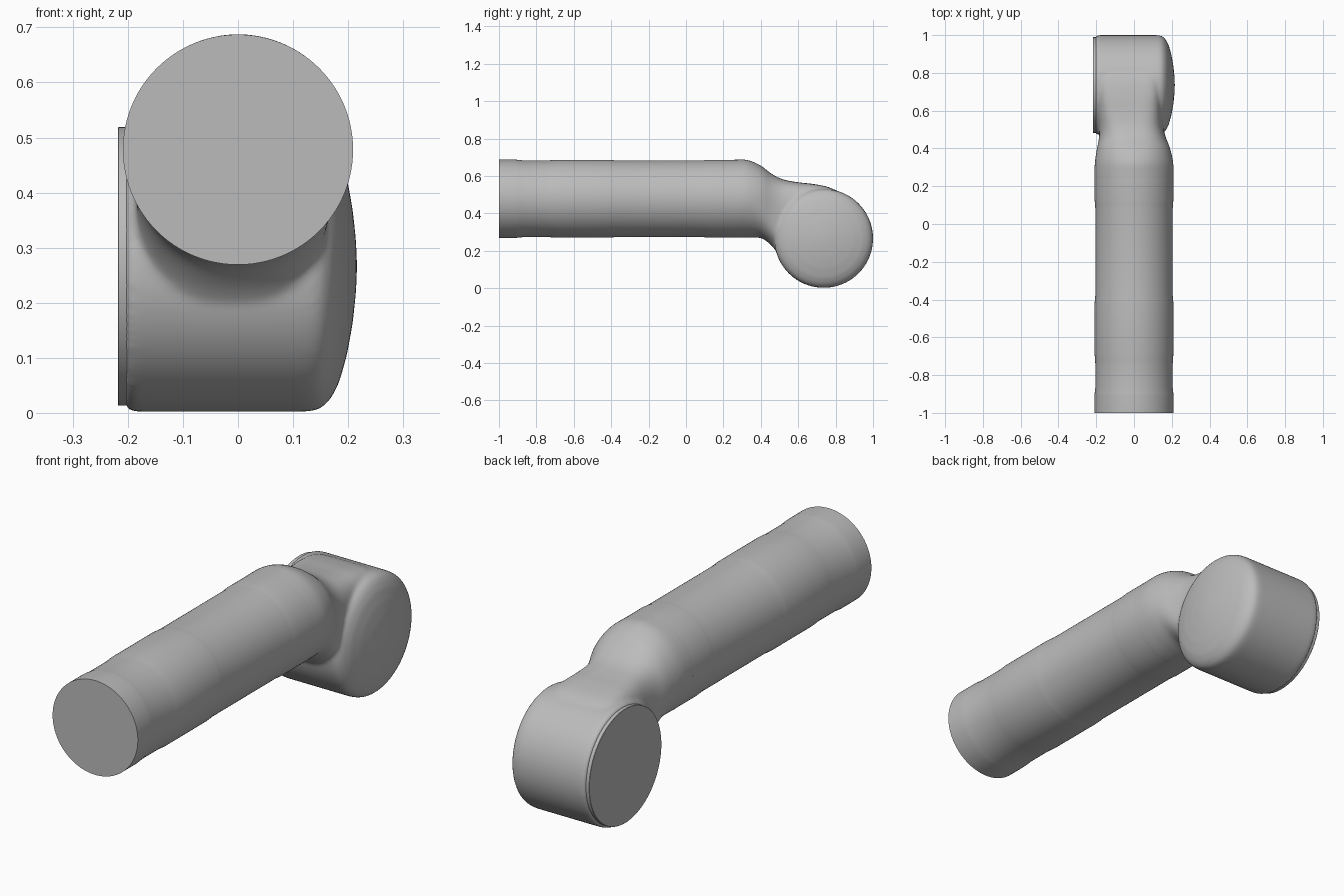
import bpy, bmesh, math
from mathutils import Vector

cube = bpy.data.objects.get("Cube")
if cube:
    bpy.data.objects.remove(cube, do_unlink=True)

grey = bpy.data.materials.new("plain grey")
grey.use_nodes = True
colour = (0.5, 0.5, 0.5, 1)
grey.diffuse_color = colour
grey.node_tree.nodes["Principled BSDF"].inputs["Base Color"].default_value = colour

TUBE_Z = 0.478
HUB = Vector((0, 0.736, 0.266))
HUB_R = 0.264
SIDES = 96


def skin(bm, rings):
    """Join equal-sized rings of points into a closed surface."""
    loops = [[bm.verts.new(p) for p in ring] for ring in rings]
    for a, b in zip(loops, loops[1:]):
        for i in range(len(a)):
            j = (i + 1) % len(a)
            bm.faces.new((a[i], a[j], b[j], b[i]))
    bm.faces.new(loops[0][::-1])
    bm.faces.new(loops[-1])


def ring_y(y, r):
    angles = [math.tau * i / SIDES for i in range(SIDES)]
    return [(r * math.cos(t), y, TUBE_Z + r * math.sin(t)) for t in angles]


def ring_x(x, r):
    angles = [math.tau * i / SIDES for i in range(SIDES)]
    return [HUB + Vector((x, r * math.cos(t), r * math.sin(t))) for t in angles]


def section(y, left, right, low, high, power):
    """Superellipse cross-section of the neck."""
    ring = []
    for i in range(SIDES):
        c, s = math.cos(math.tau * i / SIDES), math.sin(math.tau * i / SIDES)
        u = math.copysign(abs(c) ** (2 / power), c)
        v = math.copysign(abs(s) ** (2 / power), s)
        ring.append(((left + right + (right - left) * u) / 2, y,
                     (low + high + (high - low) * v) / 2))
    return ring


def catmull(rows, steps=4):
    out = []
    for k in range(len(rows) - 1):
        p = [rows[max(k - 1, 0)], rows[k], rows[k + 1], rows[min(k + 2, len(rows) - 1)]]
        for n in range(steps):
            t = n / steps
            out.append([b + t / 2 * (c - a + t * (2 * a - 5 * b + 4 * c - d
                        + t * (3 * (b - c) + d - a))) for a, b, c, d in zip(*p)])
    return out + [rows[-1]]


def finish(bm, name):
    bmesh.ops.recalc_face_normals(bm, faces=bm.faces)
    mesh = bpy.data.meshes.new(name)
    bm.to_mesh(mesh)
    bm.free()
    mesh.materials.append(grey)
    obj = bpy.data.objects.new(name, mesh)
    bpy.context.collection.objects.link(obj)
    bpy.ops.object.select_all(action='DESELECT')
    obj.select_set(True)
    bpy.context.view_layer.objects.active = obj
    bpy.ops.object.shade_smooth_by_angle(angle=math.radians(40))
    return obj


# Long tube with shallow bands
bm = bmesh.new()
bands = [(-1, .209), (-.91, .209), (-.895, .208), (-.87, .205), (-.74, .205),
         (-.72, .206), (-.69, .2085), (-.42, .2085), (-.405, .2075), (-.38, .205),
         (.085, .205), (.1, .206), (.125, .2082), (.25, .2082), (.27, .19)]
skin(bm, [ring_y(y, r) for y, r in bands])
finish(bm, "tube")

# Elbow: neck blended into a drum with one domed side
bm = bmesh.new()
neck = [(.18, -.195, .195, .283, .673, 2),
        (.23, -.207, .207, .271, .685, 2),
        (.27, -.2088, .2088, .2692, .6868, 2),
        (.33, -.207, .207, .27, .685, 2),
        (.40, -.196, .191, .268, .655, 2.2),
        (.46, -.185, .168, .225, .61, 2.6),
        (.52, -.188, .155, .15, .581, 3.2),
        (.60, -.196, .15, .12, .566, 4),
        (.68, -.199, .148, .11, .557, 5),
        (.76, -.199, .146, .11, .541, 6),
        (.82, -.199, .144, .12, .514, 6)]
skin(bm, [section(*row) for row in catmull(neck)])
drum = [(-.204, .252), (-.203, .257), (-.196, .263), (-.18, HUB_R), (.12, HUB_R),
        (.14, .262), (.155, .255), (.17, .238), (.184, .21), (.198, .16),
        (.208, .105), (.214, .05), (.216, .01)]
skin(bm, [ring_x(x, r) for x, r in drum])
elbow = finish(bm, "elbow")
remesh = elbow.modifiers.new("blend", 'REMESH')
remesh.mode = 'VOXEL'
remesh.voxel_size = 0.007
remesh.use_smooth_shade = True
smooth = elbow.modifiers.new("soften", 'SMOOTH')
smooth.factor = 0.5
smooth.iterations = 14

# Flat cap on the drum's right side
bm = bmesh.new()
skin(bm, [ring_x(-.19, .253), ring_x(-.217, .253), ring_x(-.218, .252)])
finish(bm, "end_cap")
